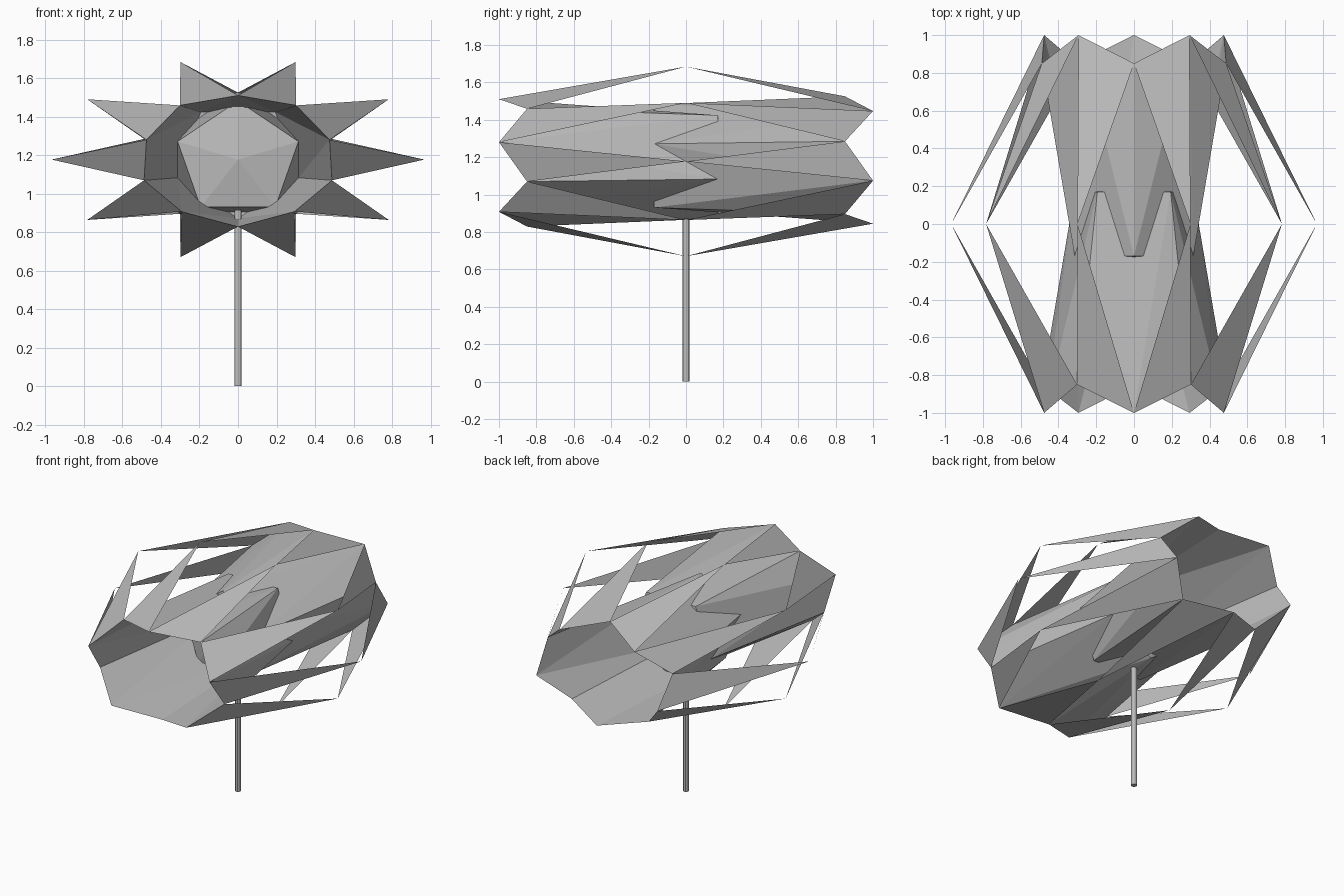
import bpy, bmesh
from math import sin, cos, radians

cube = bpy.data.objects.get("Cube")
if cube:
    bpy.data.objects.remove(cube, do_unlink=True)

CENTRE = 1.177   # height of the long axis
STEP = 72        # five-fold symmetry

grey = bpy.data.materials.new("plain_grey")
grey.use_nodes = True
colour = (0.5, 0.5, 0.5, 1)
grey.diffuse_color = colour
grey.node_tree.nodes["Principled BSDF"].inputs["Base Color"].default_value = colour


def finish(bm, name):
    mesh = bpy.data.meshes.new(name)
    bm.to_mesh(mesh)
    bm.free()
    mesh.materials.append(grey)
    obj = bpy.data.objects.new(name, mesh)
    bpy.context.collection.objects.link(obj)
    return obj


def ring(bm, start, rx, rz, y, side):
    """Five points on an ellipse; side -1 turns the ring half round the x axis."""
    points = []
    for k in range(5):
        a = radians(start + STEP * k)
        points.append(bm.verts.new((rx * cos(a), side * y, CENTRE + side * rz * sin(a))))
    return points


def shell(name, side):
    # Zigzag-rimmed tube that tapers to a pentagon past the middle
    bm = bmesh.new()
    outer = ring(bm, 90, 0.5, 0.333, -1.0, side)
    notch = ring(bm, 126, 0.513, 0.348, -0.85, side)
    waist = ring(bm, 126, 0.33, 0.305, 0.17, side)
    peak = bm.verts.new((0, side * 0.21, CENTRE))
    for k in range(5):
        n = (k + 1) % 5
        bm.faces.new((outer[k], notch[k], waist[k]))
        bm.faces.new((notch[k], outer[n], waist[k]))
        bm.faces.new((outer[n], waist[n], waist[k]))
        bm.faces.new((waist[k], waist[n], peak))   # shallow end cap
    bmesh.ops.recalc_face_normals(bm, faces=bm.faces)
    finish(bm, name)


def spikes(name, side):
    # Long thin triangles from each rim edge to a tip at mid-length
    bm = bmesh.new()
    outer = ring(bm, 90, 0.5, 0.333, -1.0, side)
    notch = ring(bm, 126, 0.513, 0.348, -0.85, side)
    tip_a = ring(bm, 108, 0.968, 0.533, 0, side)
    tip_b = ring(bm, 144, 0.968, 0.533, 0, side)
    for k in range(5):
        bm.faces.new((outer[k], tip_a[k], notch[k]))
        bm.faces.new((notch[k], tip_b[k], outer[(k + 1) % 5]))
    # Face the sheets away from the long axis
    for face in bm.faces:
        face.normal_update()
        mid = face.calc_center_median()
        if face.normal.x * mid.x + face.normal.z * (mid.z - CENTRE) < 0:
            face.normal_flip()
    finish(bm, name)


for place, side in (("front", 1), ("back", -1)):
    shell(place + "_shell", side)
    spikes(place + "_spikes", side)

# Thin upright stem
bpy.ops.mesh.primitive_cylinder_add(vertices=12, radius=0.019, depth=0.915,
                                    location=(0, 0, 0.4575))
stem = bpy.context.object
stem.name = "stem"
stem.data.materials.append(grey)
bpy.ops.object.shade_smooth_by_angle()
